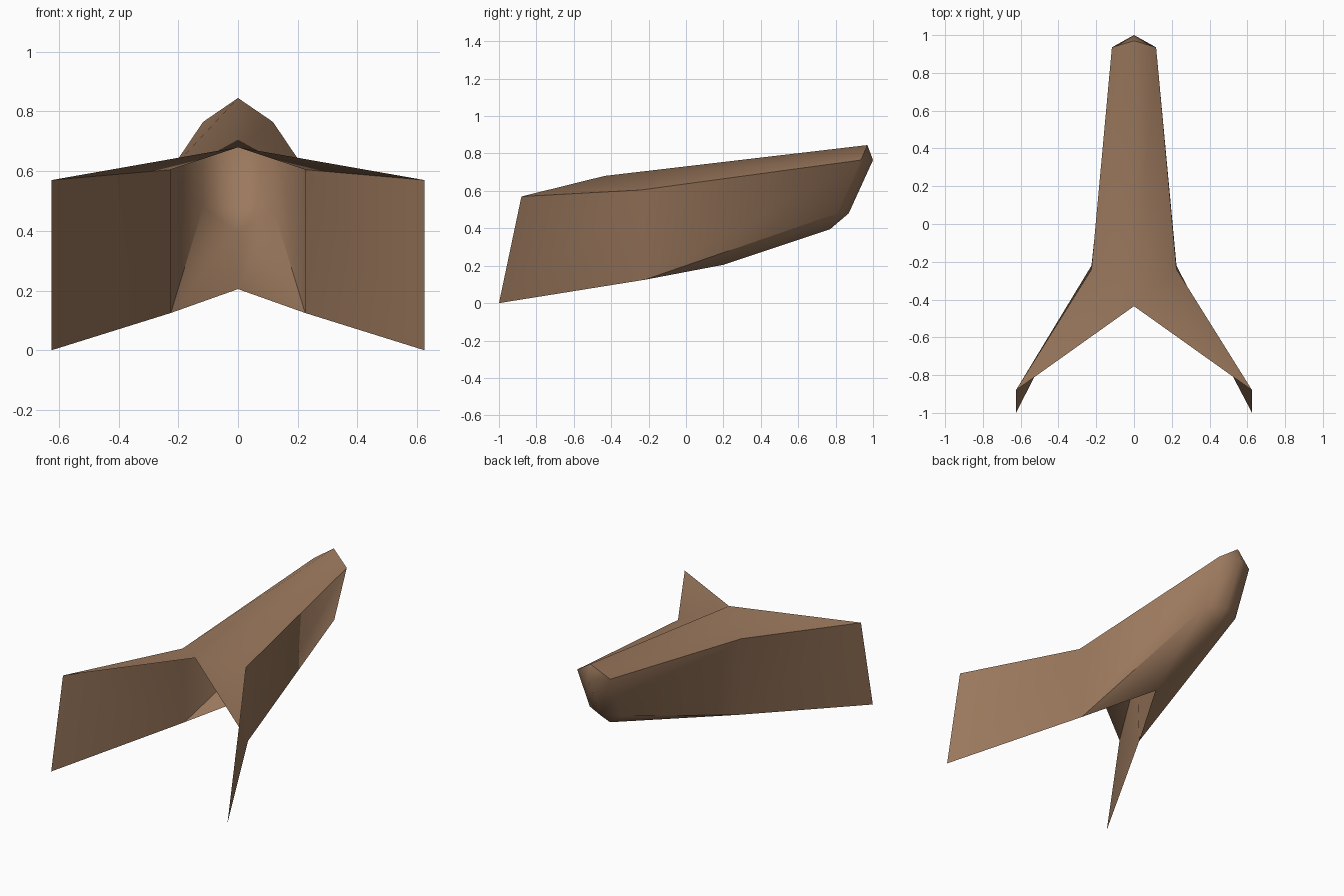
import bpy, bmesh, math

if "Cube" in bpy.data.objects:
    bpy.data.objects.remove(bpy.data.objects["Cube"])

# Right half of the hollow forked shell: named corner points
P = {
    "ridge_back": (0, 0.97, 0.845), "ridge_front": (0, -0.435, 0.68),
    "eave_back": (0.117, 0.935, 0.765), "eave_front": (0.225, -0.24, 0.605),
    "side_back": (0.117, 0.808, 0.48), "side_front": (0.225, -0.22, 0.125),
    "keel_back": (0, 0.77, 0.395), "keel_front": (0, 0.20, 0.205),
    "tip_top": (0.625, -0.88, 0.57), "tip_low": (0.625, -1.0, 0),
    "nose_top": (0, 1.0, 0.765), "nose_low": (0, 0.87, 0.48),
}
PANELS = [
    ("ridge_front", "eave_front", "eave_back", "ridge_back"),  # roof
    ("ridge_front", "tip_top", "eave_front"),                  # roof over wing
    ("side_front", "side_back", "eave_back", "eave_front"),    # side wall
    ("tip_low", "side_front", "eave_front", "tip_top"),        # wing
    ("keel_front", "keel_back", "side_back", "side_front"),    # underside
    ("eave_back", "nose_top", "ridge_back"),                   # end cap
    ("side_back", "nose_low", "nose_top", "eave_back"),
    ("keel_back", "nose_low", "side_back"),
]

# Build both halves, sharing the centre-line points
bm = bmesh.new()
for side in (1, -1):
    verts = {n: bm.verts.new((x * side, y, z)) for n, (x, y, z) in P.items()}
    for panel in PANELS:
        bm.faces.new([verts[n] for n in panel[::side]])
bmesh.ops.remove_doubles(bm, verts=bm.verts[:], dist=1e-4)
mesh = bpy.data.meshes.new("forked_shell")
bm.to_mesh(mesh)
bm.free()

shell = bpy.data.objects.new("forked_shell", mesh)
bpy.context.collection.objects.link(shell)

# Single brown colour
brown = bpy.data.materials.new("warm_brown")
brown.diffuse_color = (0.33, 0.19, 0.11, 1)
brown.use_nodes = True
brown.node_tree.nodes["Principled BSDF"].inputs["Base Color"].default_value = brown.diffuse_color
mesh.materials.append(brown)

# Soft sides, crisp ridge and end cap
bpy.context.view_layer.objects.active = shell
shell.select_set(True)
bpy.ops.object.shade_smooth_by_angle(angle=math.radians(62))
